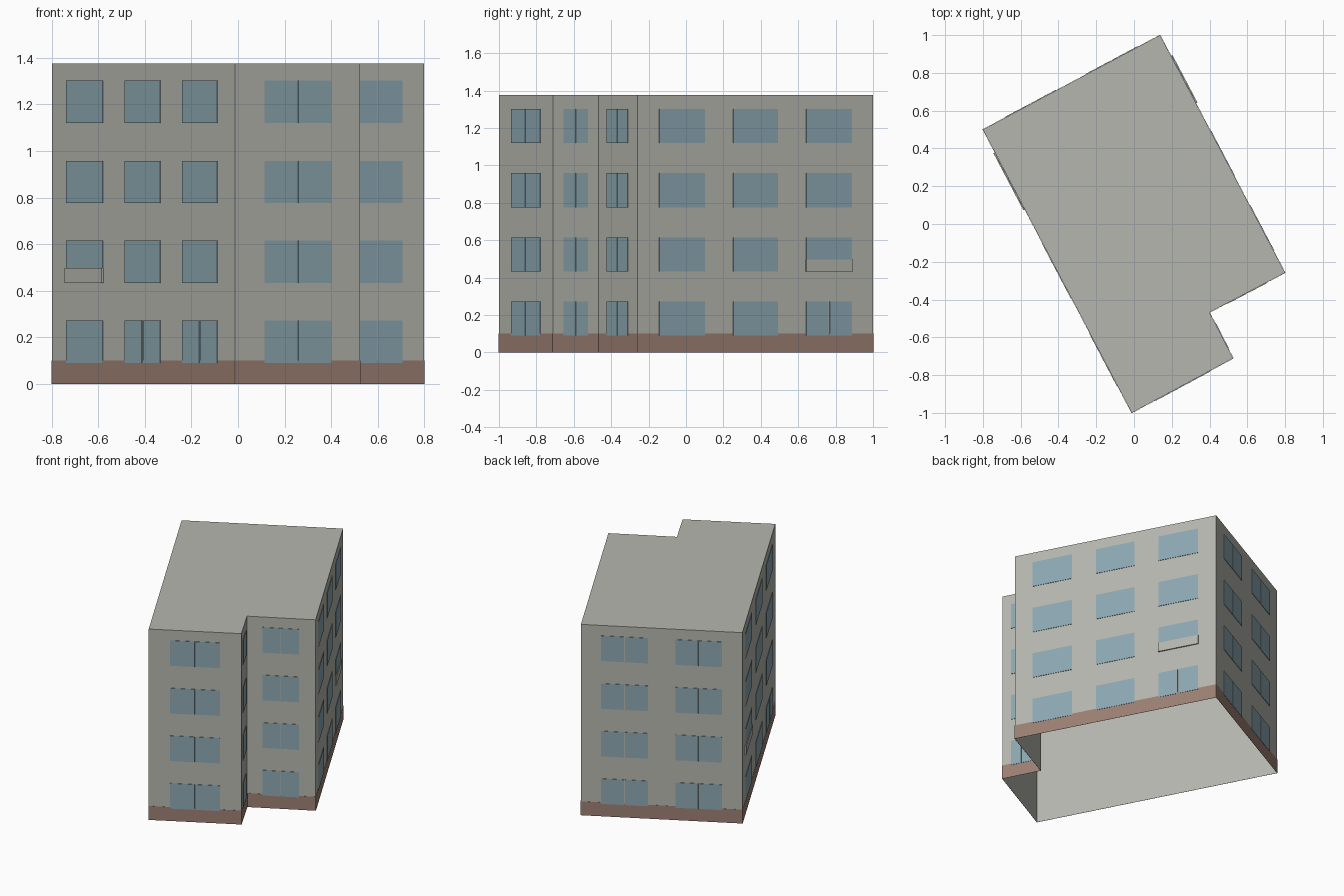
import bpy
import bmesh
from mathutils import Vector

cube = bpy.data.objects.get("Cube")
if cube:
    bpy.data.objects.remove(cube, do_unlink=True)


def material(name, colour):
    mat = bpy.data.materials.new(name)
    mat.use_nodes = True
    mat.diffuse_color = (*colour, 1)
    mat.node_tree.nodes["Principled BSDF"].inputs["Base Color"].default_value = (*colour, 1)
    return mat


PLASTER = material("grey_plaster", (0.47, 0.47, 0.43))
GLASS = material("blue_grey_glass", (0.265, 0.39, 0.44))
BRICK = material("brown_plinth", (0.335, 0.215, 0.17))

HEIGHT = 1.375
PLINTH = 0.1
FLOORS = [(0.09, 0.272), (0.433, 0.615), (0.776, 0.958), (1.12, 1.302)]
GAP = 0.003  # half the mullion width, as a share of the wall

# Footprint corners, counter-clockwise from the front
corners = [Vector(p) for p in [(-0.012, -1), (0.525, -0.711), (0.4, -0.468),
                               (0.8, -0.258), (0.138, 1), (-0.8, 0.5)]]
walls = dict(zip(["front", "notch_side", "notch_front", "right", "back", "left"],
                 zip(corners, corners[1:] + corners[:1])))


def make_object(name, bm, mat):
    mesh = bpy.data.meshes.new(name)
    bm.to_mesh(mesh)
    bm.free()
    mesh.materials.append(mat)
    obj = bpy.data.objects.new(name, mesh)
    bpy.context.collection.objects.link(obj)
    return obj


def add_plate(bm, wall, t0, t1, z0, z1, depth):
    """Thin box on a wall, spanning t0..t1 along it and z0..z1 up it."""
    a, b = walls[wall]
    along = b - a
    out = Vector((along.y, -along.x)).normalized()
    rings = []
    for d in (0.001, depth):
        rings.append([bm.verts.new((*(a + along * t + out * d), z))
                      for t, z in ((t0, z0), (t1, z0), (t1, z1), (t0, z1))])
    inner, outer = rings
    bm.faces.new(outer)
    bm.faces.new(inner[::-1])
    for i in range(4):
        j = (i + 1) % 4
        bm.faces.new((inner[i], inner[j], outer[j], outer[i]))


# Walls and flat roof, open underneath
bm = bmesh.new()
low = [bm.verts.new((*c, 0)) for c in corners]
high = [bm.verts.new((*c, HEIGHT)) for c in corners]
bm.faces.new(high)
for i in range(len(corners)):
    j = (i + 1) % len(corners)
    bm.faces.new((low[i], low[j], high[j], high[i]))
make_object("walls_and_roof", bm, PLASTER)

# Plinth band round the foot of the walls
bm = bmesh.new()
for wall in walls:
    add_plate(bm, wall, 0, 1, 0, PLINTH, 0.002)
make_object("plinth", bm, BRICK)

# Window columns per wall: start, end, floors where the window has two panes
ALL = {0, 1, 2, 3}
columns = {
    "front": [(0.232, 0.768, ALL)],
    "notch_side": [(0.225, 0.76, ALL)],
    "notch_front": [(0.225, 0.76, ALL)],
    "right": [(0.09, 0.285, set()), (0.405, 0.595, set()), (0.715, 0.91, {0})],
    "back": [(0.125, 0.415, ALL), (0.585, 0.875, ALL)],
    "left": [(0.082, 0.28, set()), (0.4, 0.595, {0}), (0.715, 0.905, {0})],
}
for wall, cols in columns.items():
    bm = bmesh.new()
    for t0, t1, split in cols:
        mid = (t0 + t1) / 2
        for floor, (z0, z1) in enumerate(FLOORS):
            if floor in split:
                add_plate(bm, wall, t0, mid - GAP, z0, z1, 0.004)
                add_plate(bm, wall, mid + GAP, t1, z0, z1, 0.004)
            else:
                add_plate(bm, wall, t0, t1, z0, z1, 0.004)
    make_object(wall + "_windows", bm, GLASS)

# Parapet panels over the lower part of two first-floor windows
for wall, t0, t1 in (("left", 0.08, 0.282), ("right", 0.713, 0.912)):
    bm = bmesh.new()
    add_plate(bm, wall, t0, t1, 0.432, 0.497, 0.009)
    make_object(wall + "_parapet_panel", bm, PLASTER)
